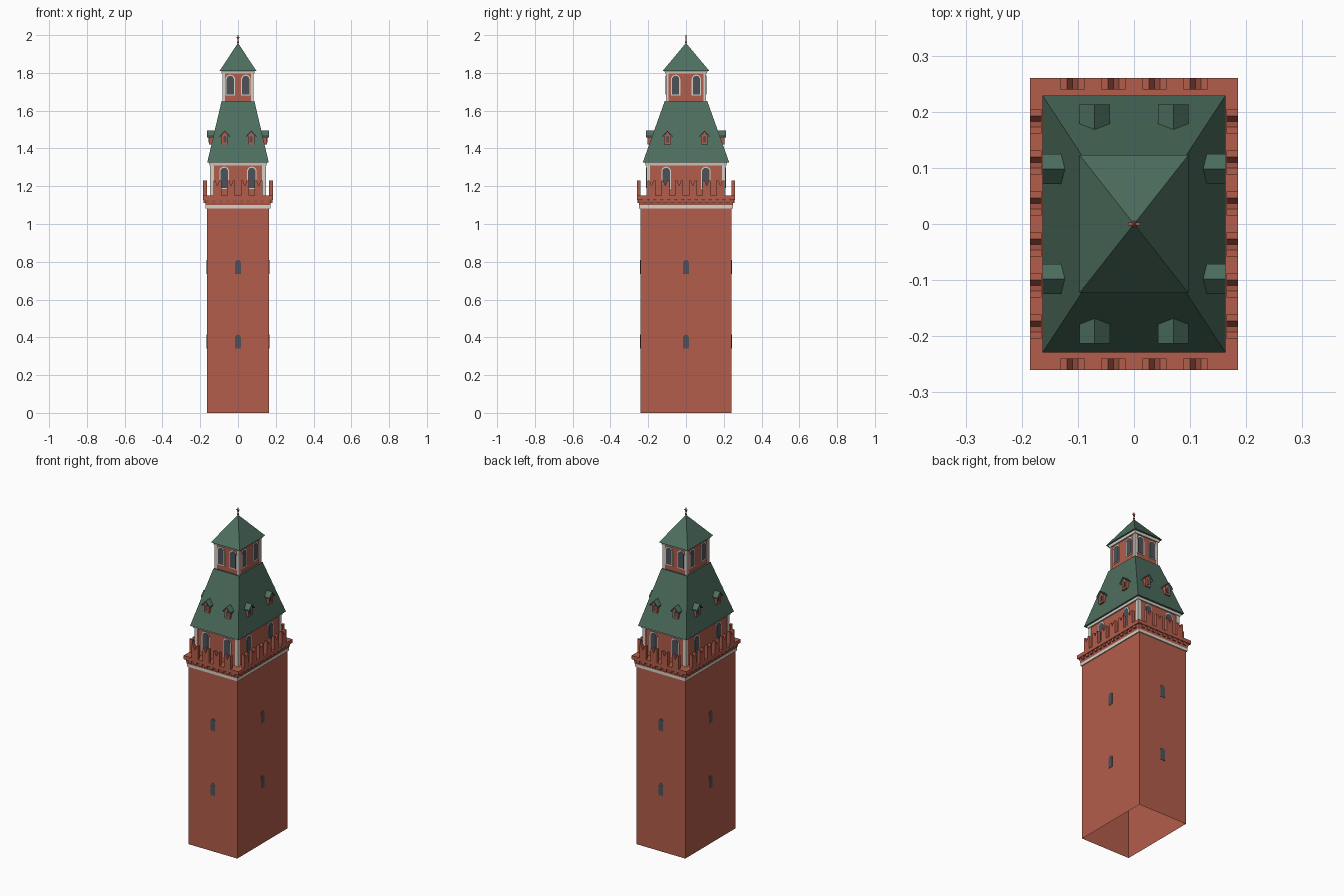
import bpy, bmesh, math
from mathutils import Matrix, Vector

cube = bpy.data.objects.get("Cube")
if cube:
    bpy.data.objects.remove(cube, do_unlink=True)


def material(name, rgb):
    m = bpy.data.materials.new(name)
    m.use_nodes = True
    m.diffuse_color = (*rgb, 1)
    m.node_tree.nodes["Principled BSDF"].inputs["Base Color"].default_value = (*rgb, 1)
    return m


BRICK = material("red brick", (0.45, 0.11, 0.07))
GREEN = material("green roof", (0.075, 0.16, 0.115))
WHITE = material("white stone", (0.68, 0.65, 0.58))
GLASS = material("dark glass", (0.075, 0.085, 0.1))


class Part:
    """A named mesh that collects several solids of one colour."""

    def __init__(self, name, mat):
        self.name, self.mat, self.bm = name, mat, bmesh.new()

    def loft(self, low, high, bottom=True):
        """Join two matching rings of points into a closed solid."""
        a = [self.bm.verts.new(p) for p in low]
        b = [self.bm.verts.new(p) for p in high]
        n = len(a)
        for i in range(n):
            j = (i + 1) % n
            self.bm.faces.new((a[i], a[j], b[j], b[i]))
        self.bm.faces.new(b)
        if bottom:
            self.bm.faces.new(a[::-1])
        return self

    def tier(self, z0, x0, y0, z1, x1, y1, bottom=True):
        """Rectangular block or tapered storey, given by half sizes."""
        def ring(x, y, z):
            return [(-x, -y, z), (x, -y, z), (x, y, z), (-x, y, z)]
        return self.loft(ring(x0, y0, z0), ring(x1, y1, z1), bottom)

    def prism(self, side, profile, inner, outer):
        """Push a (sideways, height) outline outwards on one of four sides."""
        turn = Matrix.Rotation(side * math.pi / 2, 3, "Z")
        rings = [[turn @ Vector((u, -d, z)) for u, z in profile] for d in (inner, outer)]
        return self.loft(*rings)

    def done(self):
        bmesh.ops.remove_doubles(self.bm, verts=self.bm.verts, dist=1e-6)
        bmesh.ops.recalc_face_normals(self.bm, faces=self.bm.faces)
        mesh = bpy.data.meshes.new(self.name)
        self.bm.to_mesh(mesh)
        self.bm.free()
        mesh.materials.append(self.mat)
        obj = bpy.data.objects.new(self.name, mesh)
        bpy.context.collection.objects.link(obj)
        return obj


def rect(u, w, z0, z1):
    return [(u - w, z0), (u + w, z0), (u + w, z1), (u - w, z1)]


def arch(u, w, z0, z1, steps=8):
    """Round-headed opening with half width w."""
    pts = [(u - w, z0), (u + w, z0)]
    for i in range(steps + 1):
        a = math.pi * i / steps
        pts.append((u + w * math.cos(a), z1 - w + w * math.sin(a)))
    return pts


def spread(count, step):
    return [(i - (count - 1) / 2) * step for i in range(count)]


def pick(side, front, flank):
    """Choose the value for front/back sides or for left/right sides."""
    return flank if side % 2 else front


# Tall shaft, open underneath, with narrow slit windows
BX, BY = 0.165, 0.242
Part("shaft", BRICK).tier(0, BX, BY, 1.1, BX, BY, bottom=False).done()
slits = Part("slit_windows", GLASS)
for side in range(4):
    d = pick(side, BY, BX)
    for z in (0.34, 0.735):
        slits.prism(side, arch(0, 0.015, z, z + 0.075, 4), d - 0.003, d + 0.002)
slits.done()

# White string course and corbelled gallery
Part("string_course", WHITE).tier(1.083, 0.171, 0.248, 1.1, 0.171, 0.248).done()
gallery = Part("gallery", BRICK)
gallery.tier(1.1, 0.171, 0.248, 1.128, 0.177, 0.253)
gallery.tier(1.128, 0.185, 0.26, 1.15, 0.185, 0.26)
gallery.done()
dentils = Part("dentils", BRICK)
merlons = Part("merlons", BRICK)
for side in range(4):
    edge = pick(side, 0.26, 0.185)
    count = pick(side, 4, 6)
    for u in spread(count * 2 + 1, 0.0365):
        dentils.prism(side, rect(u, 0.009, 1.112, 1.13), edge - 0.02, edge - 0.003)
    # Swallowtail battlements with a V notch
    for u in spread(count, 0.073):
        tail = [(u - 0.0215, 1.148), (u + 0.0215, 1.148), (u + 0.0215, 1.23),
                (u + 0.01, 1.23), (u, 1.203), (u - 0.01, 1.23), (u - 0.0215, 1.23)]
        merlons.prism(side, tail, edge - 0.02, edge)
dentils.done()
merlons.done()


# Upper storeys: walls, corner pilasters, top trim and framed windows
def storey(name, z0, z1, hx, hy, pier, gaps, sill, head, half):
    Part(name + "_walls", BRICK).tier(z0, hx, hy, z1, hx, hy).done()
    trim = Part(name + "_trim", WHITE)
    trim.tier(z1 - 0.014, hx + 0.008, hy + 0.008, z1 + 0.003, hx + 0.011, hy + 0.011)
    frames = Part(name + "_window_frames", WHITE)
    panes = Part(name + "_window_panes", GLASS)
    for side in range(4):
        d, w = pick(side, hy, hx), pick(side, hx, hy)
        for s in (-1, 1):
            trim.prism(side, rect(s * (w - pier / 2 + 0.004), pier / 2, z0, z1), d - 0.01, d + 0.004)
            u = s * pick(side, *gaps)
            frames.prism(side, arch(u, half + 0.006, sill - 0.006, head + 0.006), d - 0.003, d + 0.003)
            panes.prism(side, arch(u, half, sill, head), d - 0.003, d + 0.005)
    for part in (trim, frames, panes):
        part.done()


storey("middle_storey", 1.15, 1.325, 0.143, 0.206, 0.02, (0.073, 0.105), 1.19, 1.298, 0.02)
storey("lantern", 1.64, 1.81, 0.078, 0.103, 0.013, (0.041, 0.055), 1.685, 1.785, 0.019)

# Roofs
Part("skirt_roof", GREEN).tier(1.325, 0.163, 0.229, 1.65, 0.087, 0.113).done()
Part("spire_roof", GREEN).tier(1.811, 0.097, 0.123, 1.957, 0.001, 0.001).done()

# Dormers on the skirt roof
walls = Part("dormer_walls", BRICK)
covers = Part("dormer_roofs", GREEN)
holes = Part("dormer_windows", GLASS)
for side in range(4):
    eave = pick(side, 0.213, 0.163)
    for u in (-pick(side, 0.07, 0.098), pick(side, 0.07, 0.098)):
        gable = [(u - 0.018, 1.42), (u + 0.018, 1.42), (u + 0.018, 1.468),
                 (u, 1.488), (u - 0.018, 1.468)]
        walls.prism(side, gable, eave - 0.05, eave - 0.01)
        cover = [(u - 0.027, 1.459), (u, 1.488), (u + 0.027, 1.459),
                 (u + 0.027, 1.466), (u, 1.495), (u - 0.027, 1.466)]
        covers.prism(side, cover, eave - 0.055, eave)
        holes.prism(side, arch(u, 0.008, 1.432, 1.466, 6), eave - 0.013, eave - 0.008)
for part in (walls, covers, holes):
    part.done()

# Finial: rod, knob and small star
finial = Part("finial", BRICK)
finial.tier(1.945, 0.003, 0.003, 2.0, 0.002, 0.002)
bmesh.ops.create_icosphere(finial.bm, subdivisions=1, radius=0.007,
                           matrix=Matrix.Translation((0, 0, 1.962)))
star = []
for i in range(10):
    a, r = math.pi / 2 + i * math.pi / 5, 0.011 if i % 2 == 0 else 0.005
    star.append((r * math.cos(a), 1.986 + r * math.sin(a)))
finial.prism(0, star, -0.003, 0.003)
finial.done()
